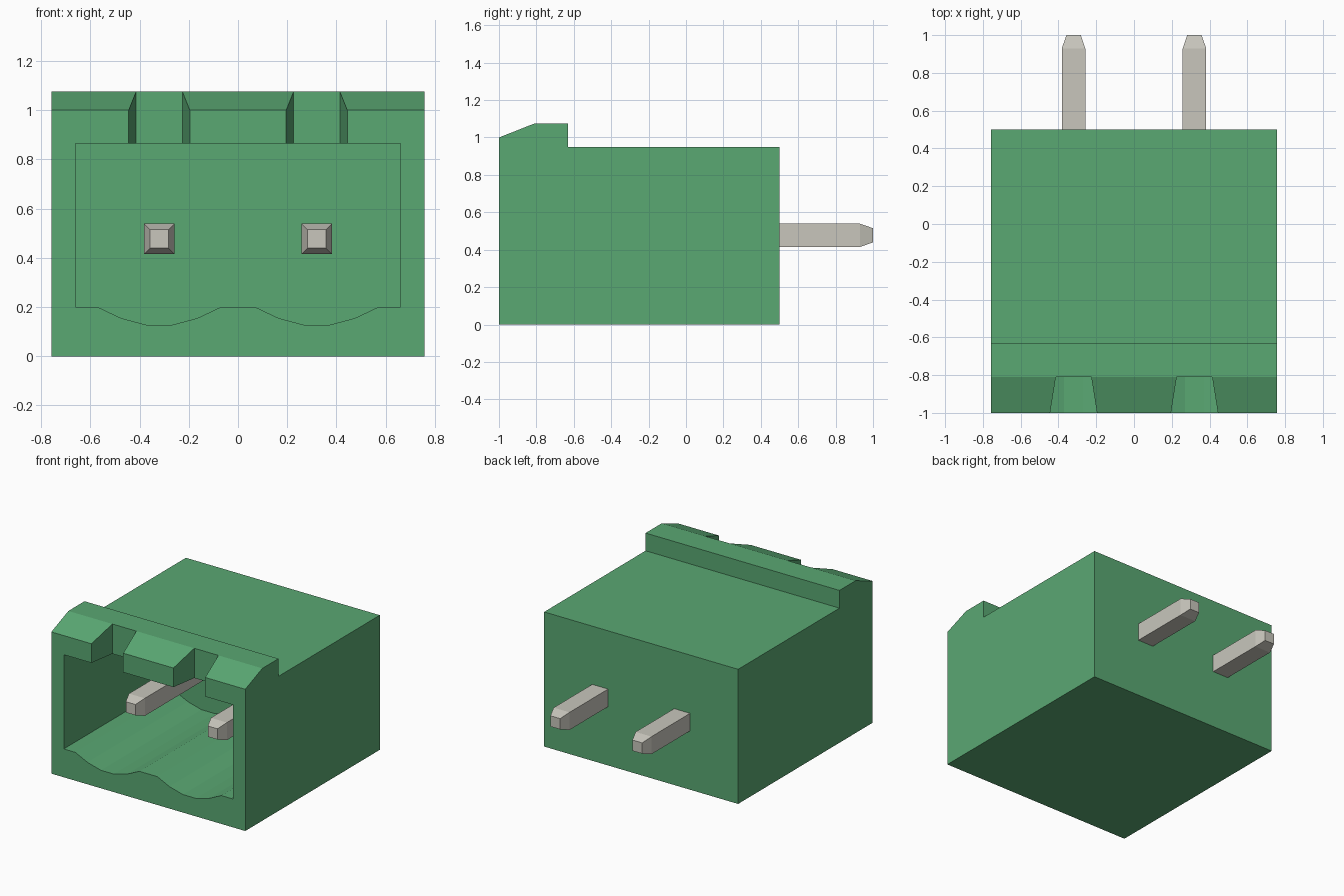
import bpy, bmesh
from mathutils import Vector

if "Cube" in bpy.data.objects:
    bpy.data.objects.remove(bpy.data.objects["Cube"], do_unlink=True)


def material(name, rgb):
    m = bpy.data.materials.new(name)
    m.use_nodes = True
    m.diffuse_color = (*rgb, 1)
    m.node_tree.nodes["Principled BSDF"].inputs["Base Color"].default_value = (*rgb, 1)
    return m


def finish(name, bm, mat):
    bmesh.ops.recalc_face_normals(bm, faces=bm.faces)
    mesh = bpy.data.meshes.new(name)
    bm.to_mesh(mesh)
    bm.free()
    mesh.materials.append(mat)
    ob = bpy.data.objects.new(name, mesh)
    bpy.context.scene.collection.objects.link(ob)
    return ob


def prism(name, points, push, mat):
    """Extrude a flat outline along a vector."""
    bm = bmesh.new()
    face = bm.faces.new([bm.verts.new(p) for p in points])
    new = bmesh.ops.extrude_face_region(bm, geom=[face])["geom"]
    bmesh.ops.translate(bm, vec=Vector(push),
                        verts=[v for v in new if isinstance(v, bmesh.types.BMVert)])
    return finish(name, bm, mat)


def cut(target, cutter):
    mod = target.modifiers.new("cut", "BOOLEAN")
    mod.operation = "DIFFERENCE"
    mod.solver = "EXACT"
    mod.object = cutter
    bpy.context.view_layer.objects.active = target
    bpy.ops.object.modifier_apply(modifier=mod.name)
    bpy.data.objects.remove(cutter, do_unlink=True)


green = material("green plastic", (0.102, 0.392, 0.171))
metal = material("tinned metal", (0.578, 0.565, 0.503))

HALF_W, PITCH = 0.757, 0.32
FRONT, BACK = -1.0, 0.5

# Housing with the raised latch ridge along its front top edge
side = [(FRONT, 0), (BACK, 0), (BACK, 0.95), (-0.63, 0.95),
        (-0.63, 1.075), (-0.81, 1.075), (FRONT, 1.0)]
housing = prism("housing", [(-HALF_W, y, z) for y, z in side],
                (2 * HALF_W, 0, 0), green)

# Socket cavity with two scalloped channels in the floor
scallop = [(-0.25, 0.2), (-0.155, 0.155), (-0.05, 0.127),
           (0.05, 0.127), (0.155, 0.155), (0.25, 0.2)]
opening = [(0.66, 0.865), (-0.66, 0.865), (-0.66, 0.2)]
for centre in (-PITCH, PITCH):
    opening += [(centre + x, z) for x, z in scallop]
opening.append((0.66, 0.2))
cut(housing, prism("cavity_cutter", [(x, -1.1, z) for x, z in opening],
                   (0, 1.22, 0), green))

# Tapered latch notches through the ridge
for centre in (-PITCH, PITCH):
    plan = [(-0.14, -1.1), (0.14, -1.1), (0.094, -0.81), (-0.094, -0.81)]
    cut(housing, prism("notch_cutter", [(centre + x, y, 0.8) for x, y in plan],
                       (0, 0, 0.4), green))

# Square contact pins, chamfered to a point at both ends
for name, centre in (("right_pin", -PITCH), ("left_pin", PITCH)):
    bm = bmesh.new()
    rings = []
    for y, r in ((-0.74, 0.038), (-0.67, 0.062), (0.93, 0.062), (1.0, 0.038)):
        rings.append([bm.verts.new((centre + sx * r, y, 0.477 + sz * r))
                      for sx, sz in ((-1, -1), (1, -1), (1, 1), (-1, 1))])
    for a, b in zip(rings, rings[1:]):
        for i in range(4):
            j = (i + 1) % 4
            bm.faces.new((a[i], a[j], b[j], b[i]))
    bm.faces.new(rings[0])
    bm.faces.new(rings[-1])
    finish(name, bm, metal)
